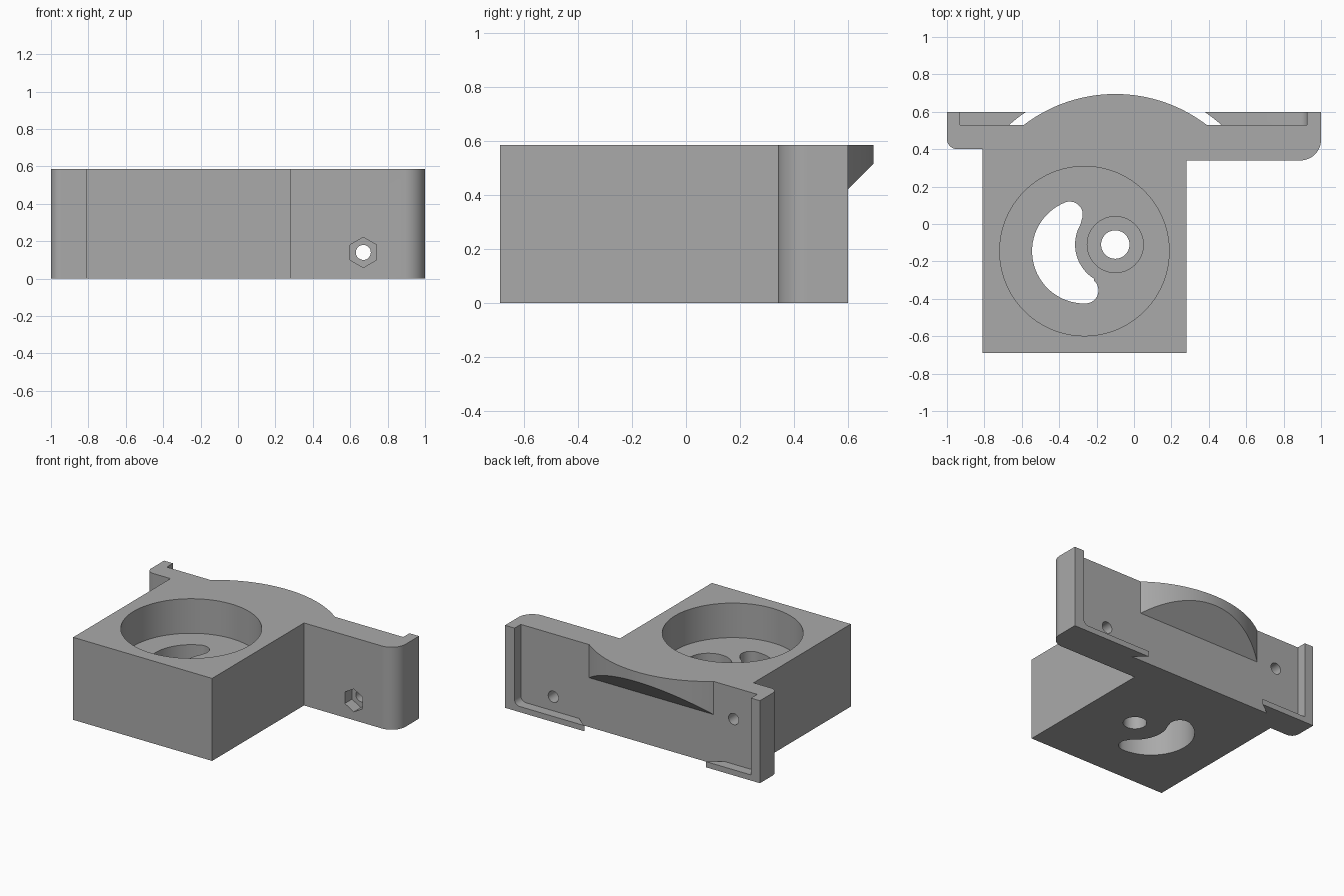
import bpy, bmesh, math
from mathutils import Vector

if "Cube" in bpy.data.objects:
    bpy.data.objects.remove(bpy.data.objects["Cube"])

H = 0.585
PIVOT = (-0.10, -0.11)     # bolt hole centre, also centre of the rear arc
POCKET = (-0.265, -0.145)  # large round pocket centre

grey = bpy.data.materials.new("grey plastic")
grey.diffuse_color = (0.4, 0.4, 0.4, 1)
grey.use_nodes = True
grey.node_tree.nodes["Principled BSDF"].inputs["Base Color"].default_value = grey.diffuse_color


def arc(c, r, a0, a1, n=16):
    """Points on an arc, angles in degrees."""
    return [(c[0] + r * math.cos(math.radians(a0 + (a1 - a0) * i / n)),
             c[1] + r * math.sin(math.radians(a0 + (a1 - a0) * i / n))) for i in range(n + 1)]


def circle(c, r, n=64, start=0):
    return arc(c, r, start, start + 360, n)[:-1]


def prism(name, pts, lo, hi, axis='Z', cut=None):
    """Extrude a profile along Z (x, y points) or along Y (x, z points)."""
    bm = bmesh.new()
    place = (lambda p, d: (p[0], p[1], d)) if axis == 'Z' else (lambda p, d: (p[0], d, p[1]))
    face = bm.faces.new([bm.verts.new(place(p, lo)) for p in pts])
    top = bmesh.ops.extrude_face_region(bm, geom=[face])["geom"]
    step = Vector(place((0, 0), hi - lo))
    bmesh.ops.translate(bm, vec=step, verts=[v for v in top if isinstance(v, bmesh.types.BMVert)])
    if cut:  # remove everything on the normal side of a plane, then cap
        geom = bm.verts[:] + bm.edges[:] + bm.faces[:]
        res = bmesh.ops.bisect_plane(bm, geom=geom, plane_co=cut[0], plane_no=cut[1], clear_outer=True)
        bmesh.ops.holes_fill(bm, edges=[e for e in res["geom_cut"] if isinstance(e, bmesh.types.BMEdge)])
    bmesh.ops.recalc_face_normals(bm, faces=bm.faces[:])
    mesh = bpy.data.meshes.new(name)
    bm.to_mesh(mesh)
    bm.free()
    mesh.materials.append(grey)
    ob = bpy.data.objects.new(name, mesh)
    bpy.context.collection.objects.link(ob)
    return ob


def combine(body, tool, operation='DIFFERENCE'):
    tool.hide_render = True
    bpy.context.view_layer.objects.active = body
    mod = body.modifiers.new(tool.name, 'BOOLEAN')
    mod.operation, mod.object, mod.solver = operation, tool, 'EXACT'
    bpy.ops.object.modifier_apply(modifier=mod.name)
    bpy.data.objects.remove(tool)


def segment(r, y0):
    """Circular segment around the pivot, above the line y = y0."""
    a = math.degrees(math.asin((y0 - PIVOT[1]) / r))
    return arc(PIVOT, r, a, 180 - a, 64)


# Block with a flange on each side, outer front corners rounded
outline = [(-0.81, -0.69), (0.28, -0.69), (0.28, 0.34)]
outline += arc((0.89, 0.45), 0.11, -90, 0) + [(1, 0.6), (-1, 0.6)]
outline += arc((-0.945, 0.455), 0.055, 180, 270) + [(-0.81, 0.40)]
body = prism("mount_body", outline, 0, H)

# Rear recess, open at the top, with one rounded lower corner
recess = [(0.925, 0.8), (-0.93, 0.8), (-0.93, 0.04)] + arc((0.885, 0.08), 0.04, -90, 0, 8)
combine(body, prism("rear_recess", recess, 0.53, 0.8, 'Y'))

# Gap in the bottom lip that follows the arc
combine(body, prism("lip_gap", segment(0.855, 0.53), -0.1, 0.2))

# Rear arc with a sloping underside
combine(body, prism("rear_arc", segment(0.805, 0.45), 0.2, H, 'Z',
                    ((0, 0.6, 0.42), (0, 1, -1))), 'UNION')

# Round pocket, bolt counterbore and bolt hole
combine(body, prism("pocket", circle(POCKET, 0.453, 96), 0.34, 0.8))
combine(body, prism("counterbore", circle(PIVOT, 0.15), 0.2, 0.5))
combine(body, prism("bolt_hole", circle(PIVOT, 0.076, 48), -0.1, 0.5))

# Crescent slot through the pocket floor
slot = arc(POCKET, 0.28, 112, 269, 32)
slot += arc((-0.26, -0.355), 0.07, 270, 410, 16)
slot += arc(PIVOT, 0.215, 238, 150, 20)
slot += arc((-0.344, 0.05), 0.07, -25, 110, 16)
combine(body, prism("crescent_slot", slot, -0.1, 0.5))

# Flange screw holes and hexagonal nut trap
combine(body, prism("right_screw_hole", circle((0.67, 0.14), 0.04, 32), 0.2, 0.8, 'Y'))
combine(body, prism("left_screw_hole", circle((-0.745, 0.36), 0.04, 32), 0.3, 0.8, 'Y'))
combine(body, prism("nut_trap", circle((0.67, 0.14), 0.081, 6, 30), 0.2, 0.42, 'Y'))

# Smooth curved walls, sharp edges kept
bpy.ops.object.select_all(action='DESELECT')
body.select_set(True)
bpy.context.view_layer.objects.active = body
bpy.ops.object.shade_smooth_by_angle(angle=math.radians(30))
